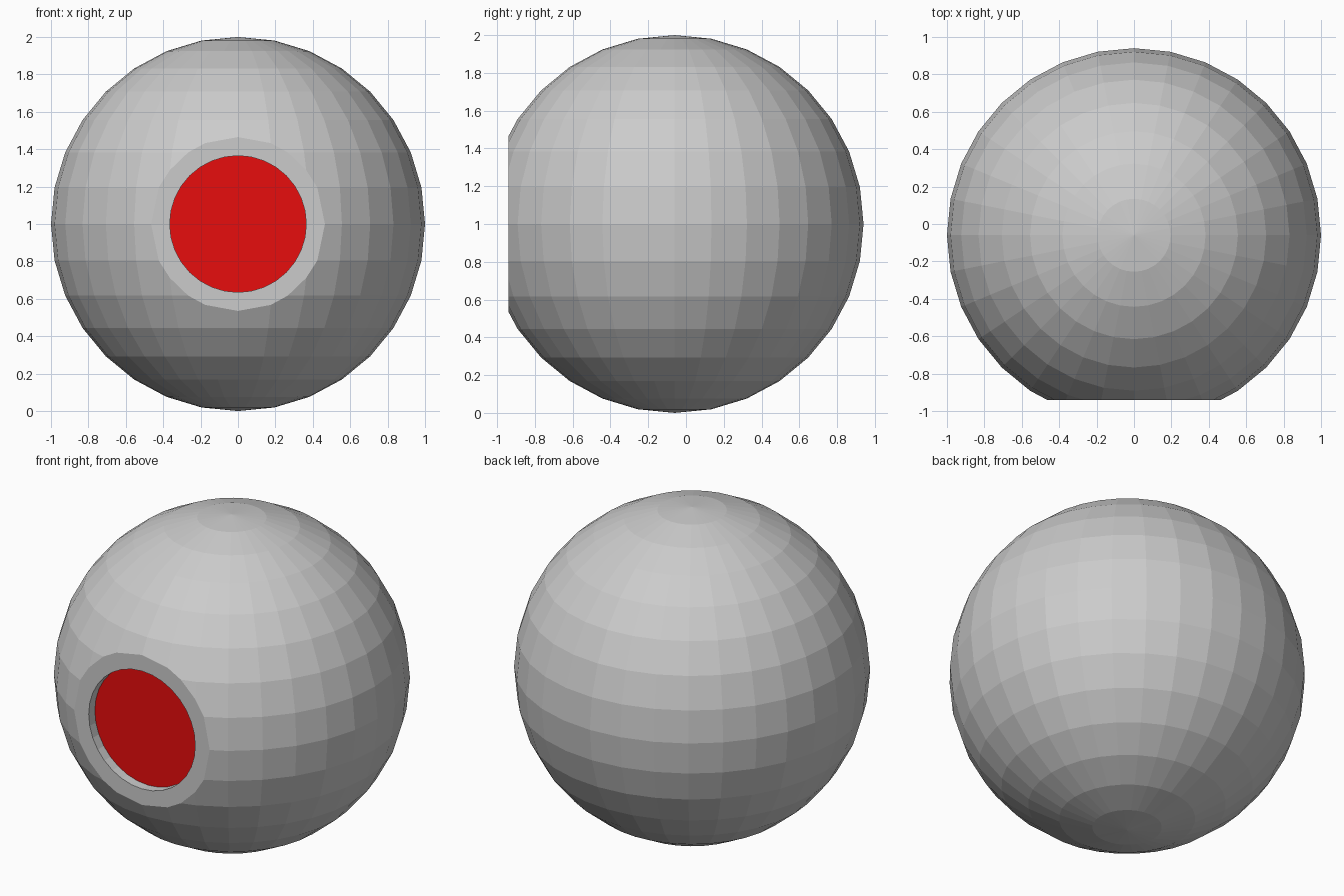
import bpy, bmesh, math
from mathutils import Vector, Matrix

if "Cube" in bpy.data.objects:
    bpy.data.objects.remove(bpy.data.objects["Cube"])

CENTRE = Vector((0, -0.06, 1))
FRONT_Y, DEPTH, HOLE_R = -0.94, 0.06, 0.365


def material(name, rgb):
    m = bpy.data.materials.new(name)
    m.diffuse_color = (*rgb, 1)
    m.use_nodes = True
    m.node_tree.nodes["Principled BSDF"].inputs["Base Color"].default_value = m.diffuse_color
    return m


def add_object(name, bm, mat):
    me = bpy.data.meshes.new(name)
    bm.to_mesh(me)
    bm.free()
    me.materials.append(mat)
    ob = bpy.data.objects.new(name, me)
    bpy.context.collection.objects.link(ob)
    return ob


def circle(bm, y, cap=False):
    rot = Matrix.Translation((0, y, 1)) @ Matrix.Rotation(math.pi / 2, 4, 'X')
    return bmesh.ops.create_circle(bm, cap_ends=cap, segments=32,
                                   radius=HOLE_R, matrix=rot)["verts"]


grey = material("grey", (0.6, 0.6, 0.6))
red = material("red", (0.8, 0.004, 0.004))

# Ball shell with its front sliced flat
bm = bmesh.new()
bmesh.ops.create_uvsphere(bm, u_segments=32, v_segments=16, radius=1,
                          matrix=Matrix.Translation(CENTRE))
bmesh.ops.bisect_plane(bm, geom=bm.verts[:] + bm.edges[:] + bm.faces[:],
                       plane_co=(0, FRONT_Y, 0), plane_no=(0, -1, 0),
                       clear_outer=True)
outer = [e for e in bm.edges if e.is_boundary]

# Flat rim around a round hole, and the wall of the recess
verts = set(circle(bm, FRONT_Y))
hole = [e for e in bm.edges if set(e.verts) <= verts]
bmesh.ops.triangle_fill(bm, use_beauty=True, edges=outer + hole,
                        normal=(0, -1, 0))
wall = bmesh.ops.extrude_edge_only(bm, edges=hole)["geom"]
bmesh.ops.translate(bm, vec=(0, DEPTH, 0),
                    verts=[v for v in wall if isinstance(v, bmesh.types.BMVert)])
bmesh.ops.recalc_face_normals(bm, faces=bm.faces[:])
add_object("ball_shell", bm, grey)

# Red disc at the bottom of the recess
bm = bmesh.new()
circle(bm, FRONT_Y + DEPTH, cap=True)
for f in bm.faces:
    f.normal_update()
    if f.normal.y > 0:
        f.normal_flip()
add_object("front_disc", bm, red)
